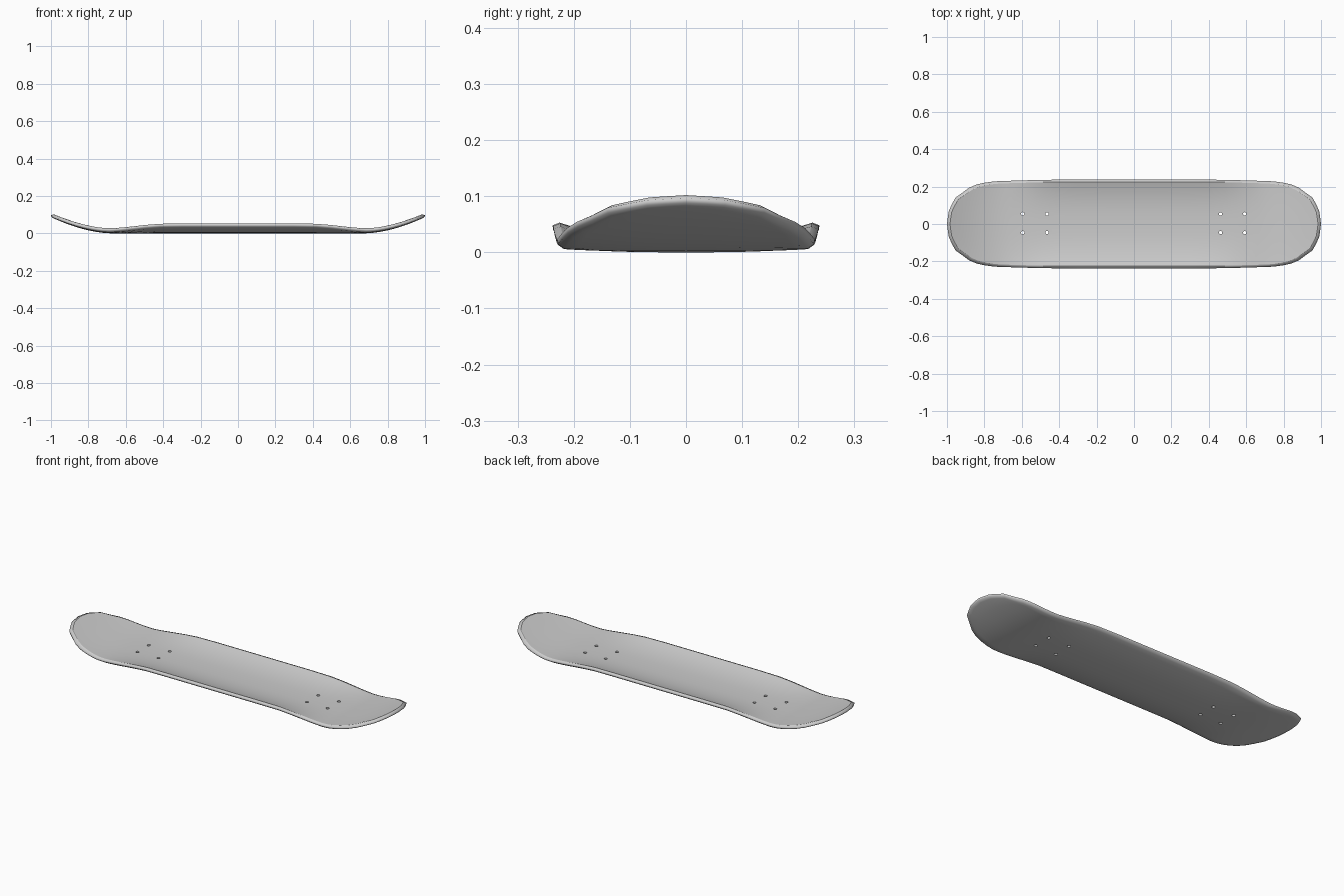
import bpy, bmesh

if "Cube" in bpy.data.objects:
    bpy.data.objects.remove(bpy.data.objects["Cube"])

# Half-width of the outline along the length, and rows across the end arc
WIDTH = [(0, .238), (.3, .238), (.5, .236), (.7, .231), (.8, .229), (.88, .221), (.94, .212), (1, .195)]
STATIONS = [0, .15, .3, .42, .5, .56, .62, .68, .73, .78, .83, .88, .94, 1]
ROWS = [(0, 0), (.2, .005), (.36, .01), (.54, .026), (.72, .045), (.88, .088), (1, .12)]
stations = [-s for s in STATIONS[:0:-1]] + STATIONS
rows = [(-v, c) for v, c in ROWS[:0:-1]] + ROWS


def lerp_table(table, x):
    for (x0, y0), (x1, y1) in zip(table, table[1:]):
        if x <= x1:
            return y0 + (y1 - y0) * (x - x0) / (x1 - x0)
    return table[-1][1]


def deck_height(x, y):
    """Top surface: raised nose and tail plus sideways concave."""
    x = abs(x)
    kick = .622 * max(0, x - .68) ** 1.8
    f = min(1, max(0, (x - .38) / .36))
    fade = 1 - .85 * f * f * (3 - 2 * f)
    return .022 + kick + .031 * fade * (abs(y) / .238) ** 2.6


def point(s, row, inset, drop):
    v, sag = row
    a = abs(s)
    k = max(0, (a - .45) / .55) ** 1.5
    x = (a - k * sag) * (1 if s >= 0 else -1)
    w = lerp_table(WIDTH, a)
    return (x * (1 - inset), v * (w - inset * .8), deck_height(x, v * w) - drop)


# Deck: top and bottom sheets joined by a rounded rim
bm = bmesh.new()
ni, nj = len(stations), len(rows)
border = ([(i, 0) for i in range(ni)] + [(ni - 1, j) for j in range(1, nj)]
          + [(i, nj - 1) for i in range(ni - 2, -1, -1)] + [(0, j) for j in range(nj - 2, 0, -1)])


def sheet(inset, drop, flip):
    g = [[bm.verts.new(point(s, r, inset, drop)) for r in rows] for s in stations]
    for i in range(ni - 1):
        for j in range(nj - 1):
            q = [g[i][j], g[i + 1][j], g[i + 1][j + 1], g[i][j + 1]]
            bm.faces.new(q[::-1] if flip else q)
    return [g[i][j] for i, j in border]


def loop(inset, drop):
    return [bm.verts.new(point(stations[i], rows[j], inset, drop)) for i, j in border]


loops = [sheet(.016, 0, False), loop(0, .005), loop(.002, .014), sheet(.016, .022, True)]
n = len(border)
for a, b in zip(loops, loops[1:]):
    for i in range(n):
        k = (i + 1) % n
        bm.faces.new([a[i], b[i], b[k], a[k]])
for f in bm.faces:
    f.smooth = True
for i in range(n):
    bm.edges.get((loops[0][i], loops[0][(i + 1) % n])).smooth = False
bmesh.ops.recalc_face_normals(bm, faces=bm.faces)
me = bpy.data.meshes.new("deck")
bm.to_mesh(me)
bm.free()
deck = bpy.data.objects.new("deck", me)
bpy.context.collection.objects.link(deck)

# Two groups of four bolt holes
cm = bmesh.new()
for x in (-.595, -.465, .463, .592):
    for y in (-.046, .054):
        r = bmesh.ops.create_cone(cm, cap_ends=True, segments=12, radius1=.009, radius2=.009, depth=.2)
        bmesh.ops.translate(cm, verts=r["verts"], vec=(x, y, .01))
cme = bpy.data.meshes.new("bolt_hole_cutter")
cm.to_mesh(cme)
cm.free()
cutter = bpy.data.objects.new("bolt_hole_cutter", cme)
bpy.context.collection.objects.link(cutter)
cutter.hide_render = True
cutter.hide_set(True)
mod = deck.modifiers.new("bolt_holes", "BOOLEAN")
mod.operation = "DIFFERENCE"
mod.solver = "EXACT"
mod.object = cutter
bpy.context.view_layer.objects.active = deck
deck.select_set(True)
bpy.ops.object.modifier_apply(modifier=mod.name)
bpy.data.objects.remove(cutter)
